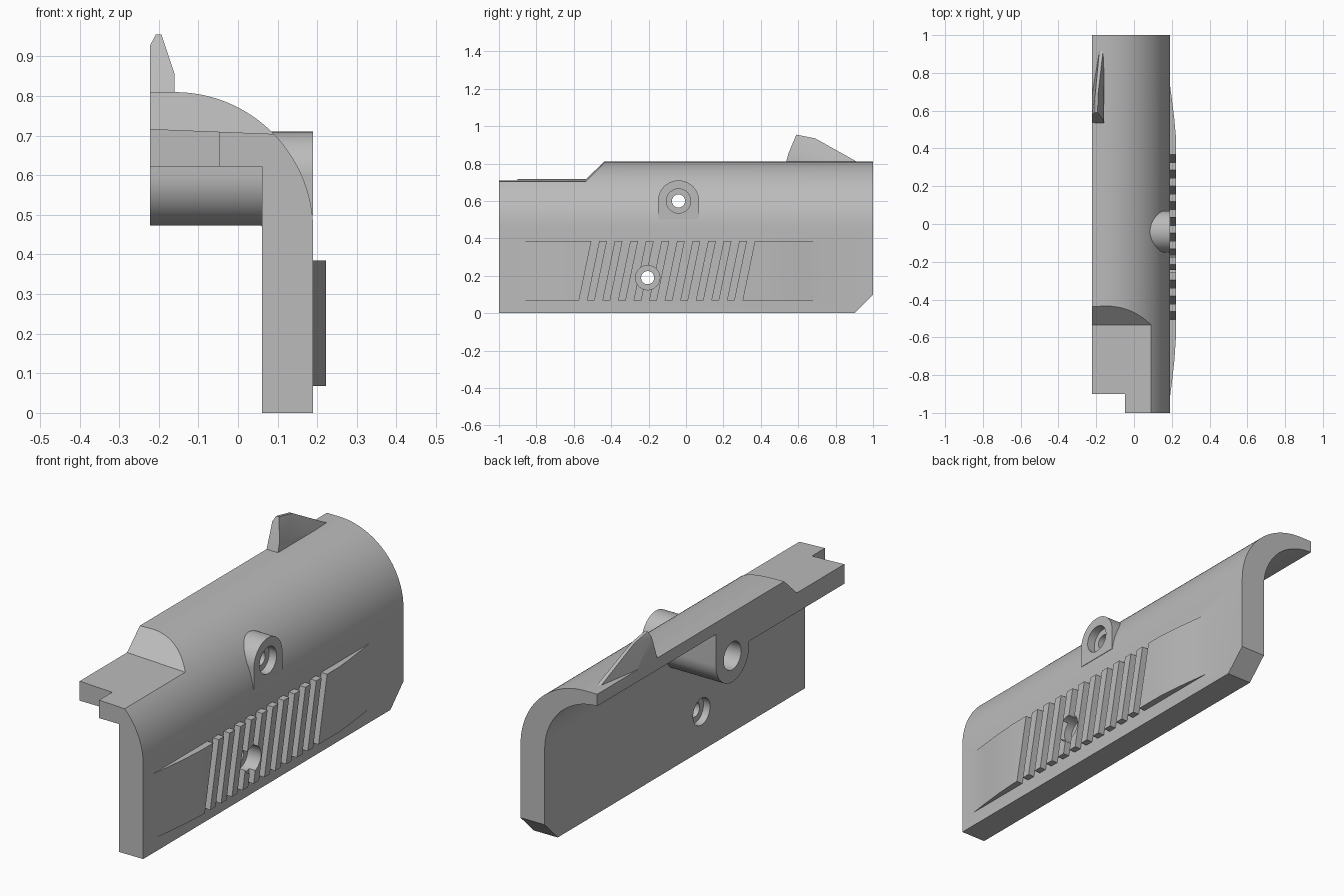
import bpy, bmesh, math
from mathutils import Vector

if "Cube" in bpy.data.objects:
    bpy.data.objects.remove(bpy.data.objects["Cube"])

grey = bpy.data.materials.new("plain grey")
grey.use_nodes = True
grey.diffuse_color = (0.5, 0.5, 0.5, 1)
grey.node_tree.nodes["Principled BSDF"].inputs["Base Color"].default_value = (0.5, 0.5, 0.5, 1)


def finish(name, bm):
    bmesh.ops.recalc_face_normals(bm, faces=bm.faces)
    mesh = bpy.data.meshes.new(name)
    bm.to_mesh(mesh)
    bm.free()
    mesh.materials.append(grey)
    ob = bpy.data.objects.new(name, mesh)
    bpy.context.scene.collection.objects.link(ob)
    return ob


def prism(name, pts, axis, a, b):
    """Extrude a 2D profile along an axis from a to b."""
    place = {"x": lambda p, t: (t, p[0], p[1]),
             "y": lambda p, t: (p[0], t, p[1]),
             "z": lambda p, t: (p[0], p[1], t)}[axis]
    bm = bmesh.new()
    face = bm.faces.new([bm.verts.new(place(p, a)) for p in pts])
    ext = bmesh.ops.extrude_face_region(bm, geom=[face])
    move = Vector(place((0, 0), b - a))
    bmesh.ops.translate(bm, vec=move, verts=[v for v in ext["geom"] if isinstance(v, bmesh.types.BMVert)])
    return finish(name, bm)


def arc(cx, cy, r, start, end, n=32):
    angles = [math.radians(start + (end - start) * i / n) for i in range(n + 1)]
    return [(cx + r * math.cos(t), cy + r * math.sin(t)) for t in angles]


def rect(x0, y0, x1, y1):
    return [(x0, y0), (x1, y0), (x1, y1), (x0, y1)]


def combine(target, tool, operation):
    """Apply a boolean and discard the tool."""
    mod = target.modifiers.new("bool", "BOOLEAN")
    mod.operation, mod.solver, mod.object = operation, "EXACT", tool
    bpy.context.view_layer.update()
    result = bpy.data.meshes.new_from_object(target.evaluated_get(bpy.context.evaluated_depsgraph_get()))
    target.modifiers.clear()
    target.data = result
    bpy.data.objects.remove(tool)


LEFT, INNER, OUTER = -0.222, 0.06, 0.19
BOSS_Y, BOSS_Z = -0.04, 0.6
HOLE_Y, HOLE_Z = -0.205, 0.19

# Curved outer cover, solid at first
cover = prism("cover", [(LEFT, 0), (OUTER, 0)] + arc(-0.16, 0.46, 0.35, 0, 90) + [(LEFT, 0.81)], "y", -1, 1)

# Hollow inside: rounded at the rear, square under the front slab, leaving the inner boss
hollow = prism("hollow", [(-0.4, -0.1), (INNER, -0.1)] + arc(-0.222, 0.47, 0.282, 0, 90) + [(-0.4, 0.752)],
               "y", BOSS_Y, 1.1)
combine(hollow, prism("front_hollow", rect(-0.4, -0.1, INNER, 0.622), "y", -1.1, 0), "UNION")
inner_boss = prism("inner_boss", arc(BOSS_Y, BOSS_Z, 0.127, 180, 360) + [(0.087, 0.9), (-0.167, 0.9)], "x", -0.5, 0.2)
combine(hollow, inner_boss, "DIFFERENCE")
combine(cover, hollow, "DIFFERENCE")

# Lowered front top with a ramp, slightly tilted sideways
top_cut = prism("top_cut", [(-1.1, 0.712), (-0.535, 0.712), (-0.325, 0.912), (-1.1, 0.912)], "x", -0.3, 0.3)
for v in top_cut.data.vertices:
    v.co.z -= 0.04 * (v.co.x + 0.1)
combine(cover, top_cut, "DIFFERENCE")

# Front corner notch and rear bottom chamfer
combine(cover, prism("notch", rect(-0.4, -1.1, -0.047, -0.9), "z", 0.5, 0.9), "DIFFERENCE")
combine(cover, prism("chamfer", [(0.8, -0.1), (1.1, -0.1), (1.1, 0.2)], "x", -0.3, 0.3), "DIFFERENCE")

# Outer screw boss
outer_boss = prism("outer_boss", arc(BOSS_Y, BOSS_Z, 0.11, 0, 180) + [(-0.15, 0.5), (0.07, 0.5)], "x", 0.065, OUTER)
combine(cover, outer_boss, "UNION")

# Raised grip panel with slanted grooves
grip = prism("grip", [(0.15, -0.92), (0.19, -0.92), (0.203, -0.82), (0.214, -0.72), (0.222, -0.6),
                      (0.222, 0.46), (0.214, 0.55), (0.203, 0.64), (0.19, 0.74), (0.15, 0.74)], "z", 0.068, 0.385)
for i in range(11):
    y = -0.503 + i * 0.0832
    groove = prism("groove", [(y - 0.083, 0), (y - 0.041, 0), (y + 0.044, 0.41), (y + 0.002, 0.41)], "x", 0.1, 0.3)
    combine(grip, groove, "DIFFERENCE")
combine(cover, grip, "UNION")

# Sight-like fin on top
bm = bmesh.new()
for co in [(LEFT, 0.53, 0.79), (-0.16, 0.53, 0.79), (-0.16, 0.95, 0.79), (LEFT, 0.58, 0.928), (-0.16, 0.548, 0.855),
           (-0.208, 0.59, 0.955), (-0.193, 0.59, 0.955), (-0.205, 0.69, 0.935), (-0.19, 0.69, 0.935),
           (-0.18, 0.95, 0.79), (LEFT, 0.7, 0.79)]:
    bm.verts.new(co)
bmesh.ops.convex_hull(bm, input=bm.verts)
combine(cover, finish("fin", bm), "UNION")

# Screw holes with counterbores on both sides: y, z, radius, from x, to x
for y, z, r, a, b in [(BOSS_Y, BOSS_Z, 0.035, -0.4, 0.4), (BOSS_Y, BOSS_Z, 0.065, 0.15, 0.4),
                      (BOSS_Y, BOSS_Z, 0.067, -0.4, 0.1), (HOLE_Y, HOLE_Z, 0.035, -0.1, 0.4),
                      (HOLE_Y, HOLE_Z, 0.065, 0.15, 0.4), (HOLE_Y, HOLE_Z, 0.065, -0.1, 0.095)]:
    combine(cover, prism("hole", arc(y, z, r, 0, 352.5, 47), "x", a, b), "DIFFERENCE")

# Smooth curves, sharp edges
bpy.ops.object.select_all(action="DESELECT")
cover.select_set(True)
bpy.context.view_layer.objects.active = cover
bpy.ops.object.shade_smooth_by_angle(angle=math.radians(25))
